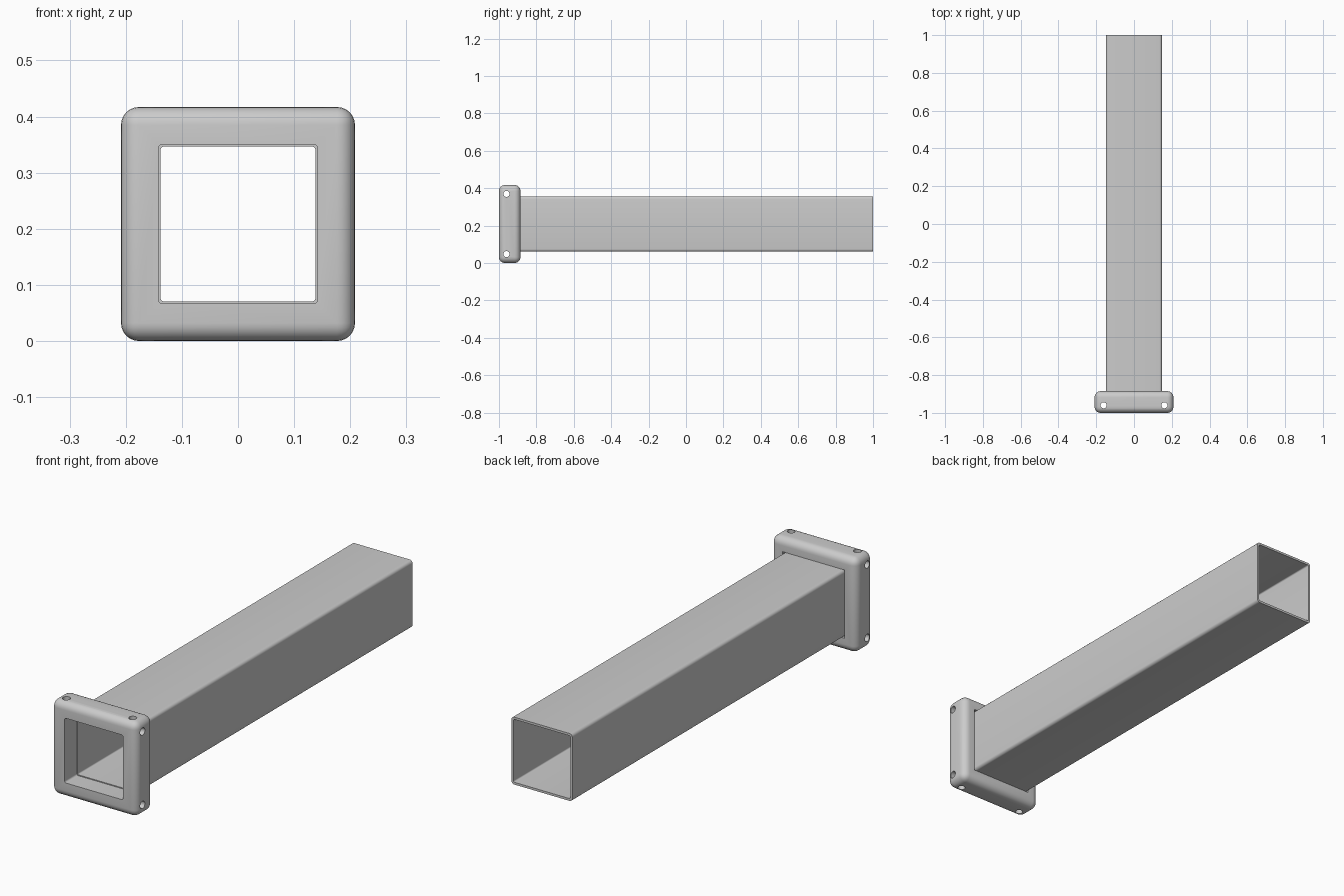
import bpy, bmesh, math
from mathutils import Vector

if "Cube" in bpy.data.objects:
    bpy.data.objects.remove(bpy.data.objects["Cube"])

HALF = 0.2085      # half width of the flange
ZC = HALF          # height of the tube axis
HOLE = 0.161       # hole offset from the axis


def finish(name, bm):
    bmesh.ops.recalc_face_normals(bm, faces=bm.faces[:])
    me = bpy.data.meshes.new(name)
    bm.to_mesh(me)
    bm.free()
    ob = bpy.data.objects.new(name, me)
    bpy.context.collection.objects.link(ob)
    return ob


def square(half, r, n=5):
    """Points of a rounded square in x, z around the tube axis."""
    if r == 0:
        n = 0
    pts = []
    for k, (sx, sz) in enumerate([(1, 1), (-1, 1), (-1, -1), (1, -1)]):
        for i in range(n + 1):
            a = math.pi / 2 * (k + (i / n if n else 0))
            pts.append((sx * (half - r) + r * math.cos(a),
                        ZC + sz * (half - r) + r * math.sin(a)))
    return pts


def prism(name, loops, closed):
    """Skin a list of (y, profile) loops; closed makes a ring, else caps."""
    bm = bmesh.new()
    rings = [[bm.verts.new((x, y, z)) for x, z in pts] for y, pts in loops]
    n = len(rings[0])
    for j in range(len(rings) if closed else len(rings) - 1):
        a, b = rings[j], rings[(j + 1) % len(rings)]
        for i in range(n):
            bm.faces.new((a[i], a[(i + 1) % n], b[(i + 1) % n], b[i]))
    if not closed:
        bm.faces.new(rings[0])
        bm.faces.new(rings[-1])
    return finish(name, bm)


def cut(target, cutter):
    mod = target.modifiers.new("cut", 'BOOLEAN')
    mod.operation = 'DIFFERENCE'
    mod.solver = 'EXACT'
    mod.object = cutter
    bpy.context.view_layer.objects.active = target
    bpy.ops.object.modifier_apply(modifier=mod.name)
    bpy.data.objects.remove(cutter, do_unlink=True)


def smooth(ob):
    bpy.ops.object.select_all(action='DESELECT')
    ob.select_set(True)
    bpy.context.view_layer.objects.active = ob
    bpy.ops.object.shade_smooth_by_angle(angle=math.radians(30))


# Flange block with rounded edges
bm = bmesh.new()
bmesh.ops.create_cube(bm, size=1)
for v in bm.verts:
    v.co = Vector((v.co.x * 2 * HALF, -0.9425 + v.co.y * 0.115, ZC + v.co.z * 2 * HALF))
bmesh.ops.bevel(bm, geom=bm.edges[:], offset=0.032, segments=6,
                profile=0.5, affect='EDGES')
flange = finish("flange", bm)

# Front opening and the square-cornered socket behind it
cut(flange, prism("opening_cutter", [(-1.1, square(0.142, 0.008)), (-0.8, square(0.142, 0.008))], False))
cut(flange, prism("socket_cutter", [(-0.915, square(0.15, 0)), (-0.8, square(0.15, 0))], False))

# Screw holes running through all four bars
for s in (-1, 1):
    for loc, rot in (((s * HOLE, -0.96, ZC), (0, 0, 0)),
                     ((0, -0.96, ZC + s * HOLE), (0, math.pi / 2, 0))):
        bpy.ops.mesh.primitive_cylinder_add(vertices=24, radius=0.016, depth=0.6,
                                            location=loc, rotation=rot)
        cut(flange, bpy.context.object)
smooth(flange)

# Hollow square tube seated in the socket
outer, inner = square(0.148, 0.014), square(0.138, 0.006)
tube = prism("tube", [(-0.915, outer), (1, outer), (1, inner), (-0.915, inner)], True)
smooth(tube)
